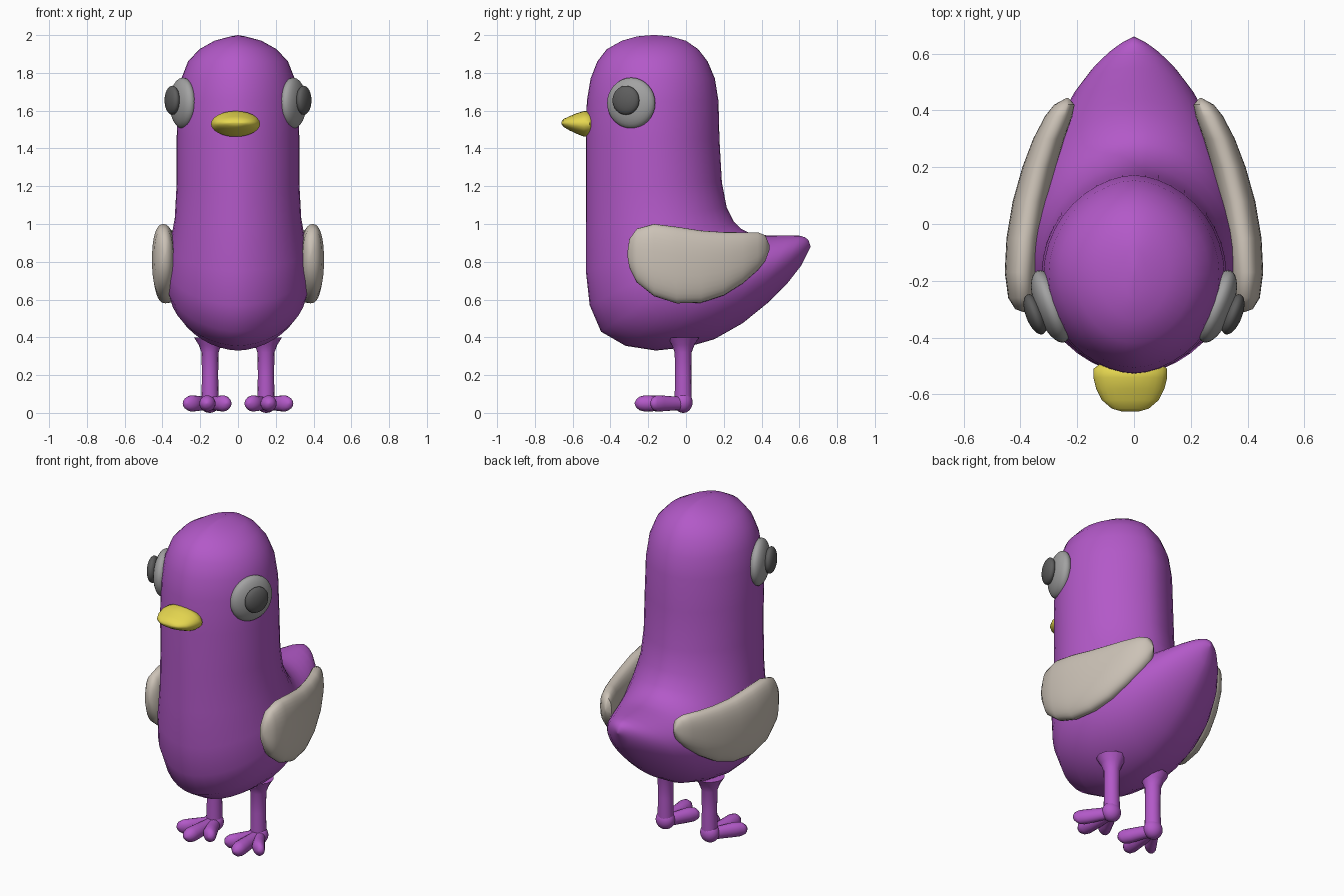
import bpy, bmesh
from math import sin, cos, pi, radians, copysign
from mathutils import Matrix, Vector

if "Cube" in bpy.data.objects:
    bpy.data.objects.remove(bpy.data.objects["Cube"])


def material(name, rgb):
    m = bpy.data.materials.new(name)
    m.diffuse_color = (*rgb, 1)
    m.use_nodes = True
    m.node_tree.nodes["Principled BSDF"].inputs["Base Color"].default_value = m.diffuse_color
    return m


PURPLE = material("purple", (0.45, 0.10, 0.58))
YELLOW = material("yellow", (0.79, 0.68, 0.08))
CREAM = material("cream", (0.60, 0.54, 0.47))
LIGHT = material("light_grey", (0.36, 0.36, 0.36))
DARK = material("dark_grey", (0.11, 0.11, 0.11))


def finish(bm, name, mat, mirror=False):
    bmesh.ops.remove_doubles(bm, verts=bm.verts, dist=1e-4)
    bmesh.ops.recalc_face_normals(bm, faces=bm.faces)
    me = bpy.data.meshes.new(name)
    bm.to_mesh(me)
    bm.free()
    ob = bpy.data.objects.new(name, me)
    bpy.context.collection.objects.link(ob)
    me.materials.append(mat)
    if mirror:
        ob.modifiers.new("mirror", 'MIRROR').use_mirror_merge = False
    bpy.ops.object.select_all(action='DESELECT')
    ob.select_set(True)
    bpy.context.view_layer.objects.active = ob
    bpy.ops.object.shade_smooth_by_angle(angle=radians(50))
    return ob


def power(v, p):
    return copysign(abs(v) ** p, v)


def loft(name, sections, mat, n=32, p=1.0, q=1.0, mirror=False):
    """Each section is (x, (y, z) one end, (y, z) other end, half-width in x)."""
    bm = bmesh.new()
    rings = []
    for x, a, b, w in sections:
        a, b = Vector((x, *a)), Vector((x, *b))
        mid, half = (a + b) / 2, (b - a) / 2
        rings.append([bm.verts.new(mid + half * power(cos(2 * pi * i / n), q)
                                   + Vector((w * power(sin(2 * pi * i / n), p), 0, 0)))
                      for i in range(n)])
    for r, s in zip(rings, rings[1:]):
        for i in range(n):
            j = (i + 1) % n
            bm.faces.new((r[i], r[j], s[j], s[i]))
    for r in (rings[0], rings[-1]):
        bm.faces.new(r)
    return finish(bm, name, mat, mirror)


def disc(name, centre, radii, turn, mat):
    bm = bmesh.new()
    mtx = (Matrix.Translation(centre) @ Matrix.Rotation(radians(turn), 4, 'Z')
           @ Matrix.Diagonal((*radii, 1)) @ Matrix.Rotation(pi / 2, 4, 'Y'))
    bmesh.ops.create_uvsphere(bm, u_segments=32, v_segments=16, radius=1, matrix=mtx)
    return finish(bm, name, mat, True)


# Body: rings run down from the crown and fan round into the tail
body = [
    ((-.18, 2.0), (-.16, 2.0), .001),
    ((-.26, 1.993), (-.08, 1.993), .04),
    ((-.34, 1.97), (.0, 1.97), .125),
    ((-.42, 1.925), (.065, 1.925), .205),
    ((-.47, 1.86), (.115, 1.86), .265),
    ((-.505, 1.77), (.153, 1.77), .3),
    ((-.525, 1.65), (.172, 1.65), .318),
    ((-.53, 1.45), (.177, 1.45), .325),
    ((-.53, 1.2), (.19, 1.22), .325),
    ((-.53, .97), (.215, 1.09), .335),
    ((-.53, .75), (.255, 1.01), .362),
    ((-.51, .57), (.29, .975), .377),
    ((-.45, .43), (.33, .955), .38),
    ((-.32, .355), (.37, .945), .365),
    ((-.16, .33), (.4, .941), .345),
    ((.0, .347), (.44, .94), .315),
    ((.15, .39), (.49, .94), .275),
    ((.3, .475), (.55, .94), .222),
    ((.43, .58), (.6, .938), .16),
    ((.54, .69), (.63, .93), .1),
    ((.61, .78), (.648, .915), .05),
    ((.655, .87), (.66, .88), .003),
]
loft("body", [(0, *s) for s in body], PURPLE, n=40, p=1.12)

# Beak
beak = [(-.66, 1.535, .004, .03), (-.65, 1.535, .02, .065), (-.62, 1.533, .036, .1),
        (-.58, 1.532, .054, .12), (-.54, 1.53, .068, .13), (-.51, 1.53, .067, .13),
        (-.495, 1.53, .05, .11), (-.487, 1.53, .01, .02)]
loft("beak", [(-.013, (y, z - h), (y, z + h), w) for y, z, h, w in beak], YELLOW, n=24)

# Eyes and pupils
disc("eye", (.292, -.29, 1.64), (.055, .135, .135), -21, LIGHT)
disc("pupil", (.348, -.318, 1.655), (.033, .075, .077), -21, DARK)

# Wings: y, bottom, top, centre x, half thickness
wing = [(-.31, .83, .85, .385, .004), (-.3, .77, .92, .388, .03), (-.26, .69, .975, .393, .05),
        (-.17, .618, 1.0, .395, .06), (-.05, .58, .985, .385, .064), (.08, .583, .965, .363, .064),
        (.2, .622, .957, .333, .06), (.3, .685, .956, .3, .055), (.38, .755, .956, .265, .048),
        (.42, .805, .94, .245, .036), (.443, .865, .885, .235, .004)]
loft("wing", [(x, (y, b), (y, t), w) for y, b, t, x, w in wing], CREAM, p=.85, q=.85, mirror=True)

# Legs with a flare into the body
leg = [(.04, .046), (.2, .043), (.32, .045), (.36, .06), (.4, .085)]
loft("leg", [(.148, (-.015 - r, z), (-.015 + r, z), r) for z, r in leg], PURPLE, n=16, mirror=True)

# Feet: heel and three toes
disc("heel", (.15, -.015, .056), (.055, .05, .056), 0, PURPLE)
for name, ex, ey in (("inner_toe", .062, -.2), ("middle_toe", .165, -.272), ("outer_toe", .268, -.19)):
    sx, sy, R = .15, .0, .043
    toe = [(0, .8), (.3, .85), (.6, .95), (.8, 1), (.9, .85), (.97, .5), (1, .05)]
    loft(name, [(sx + (ex - sx) * t,
                 (sy + (ey - sy) * t, .05 - R * k), (sy + (ey - sy) * t, .05 + R * k), R * k)
                for t, k in toe], PURPLE, n=16, mirror=True)
